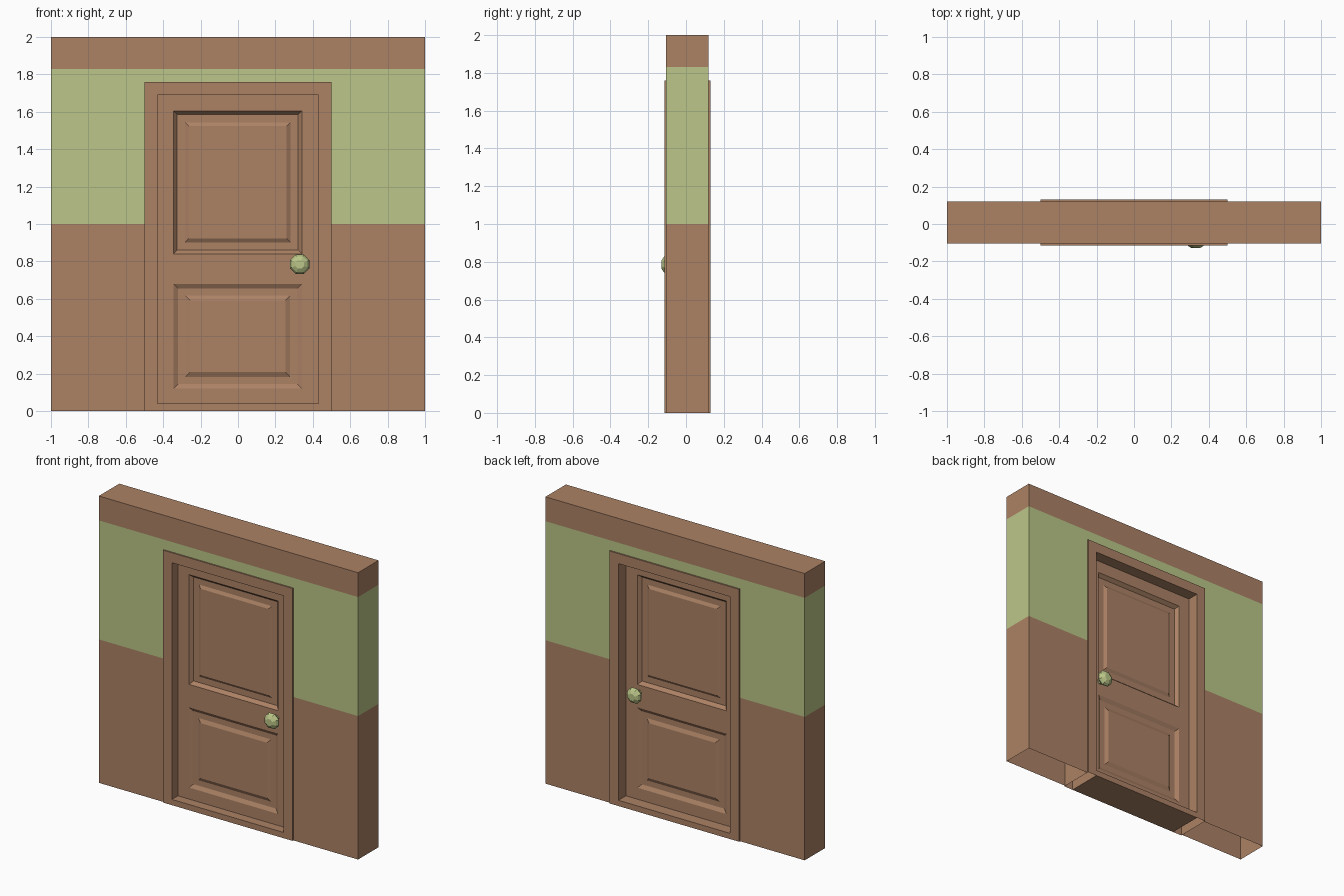
import bpy, bmesh, math
from mathutils import Matrix, Vector

if "Cube" in bpy.data.objects:
    bpy.data.objects.remove(bpy.data.objects["Cube"])


def material(name, rgb):
    m = bpy.data.materials.new(name)
    m.diffuse_color = (*rgb, 1)
    m.use_nodes = True
    m.node_tree.nodes["Principled BSDF"].inputs["Base Color"].default_value = m.diffuse_color
    return m


BROWN = material("brown wood", (0.413, 0.223, 0.130))
GREEN = material("pale green", (0.497, 0.565, 0.246))


def finish(bm, name, mats, mirror_y=False):
    me = bpy.data.meshes.new(name)
    bm.to_mesh(me)
    bm.free()
    for m in mats:
        me.materials.append(m)
    ob = bpy.data.objects.new(name, me)
    bpy.context.collection.objects.link(ob)
    if mirror_y:
        mod = ob.modifiers.new("both sides", 'MIRROR')
        mod.use_axis = (False, True, False)
        mod.use_mirror_merge = False
    return ob


def drop_bottom(bm):
    low = [f for f in bm.faces if all(abs(v.co.z) < 1e-4 for v in f.verts)]
    bmesh.ops.delete(bm, geom=low, context='FACES_ONLY')


def box(name, x0, x1, y0, y1, z0, z1, open_bottom=False):
    bm = bmesh.new()
    bmesh.ops.create_cube(bm, size=1)
    for v in bm.verts:
        v.co = ((x0 + x1) / 2 + v.co.x * (x1 - x0),
                (y0 + y1) / 2 + v.co.y * (y1 - y0),
                (z0 + z1) / 2 + v.co.z * (z1 - z0))
    if open_bottom:
        drop_bottom(bm)
    return finish(bm, name, [BROWN])


# Wall: arch-shaped outline around the doorway, hollow underneath
WALL_F, WALL_B = -0.105, 0.12
outline = [(-1, 0), (-0.5, 0), (-0.5, 1.76), (0.5, 1.76), (0.5, 0), (1, 0), (1, 2), (-1, 2)]
bm = bmesh.new()
face = bm.faces.new([bm.verts.new((x, WALL_F, z)) for x, z in outline])
ext = bmesh.ops.extrude_face_region(bm, geom=[face], use_keep_orig=True)
moved = [g for g in ext["geom"] if isinstance(g, bmesh.types.BMVert)]
bmesh.ops.translate(bm, verts=moved, vec=(0, WALL_B - WALL_F, 0))
bmesh.ops.recalc_face_normals(bm, faces=bm.faces[:])
drop_bottom(bm)
# cut the colour bands; the middle one is green
for z in (1.0, 1.76, 1.83):
    bmesh.ops.bisect_plane(bm, geom=bm.verts[:] + bm.edges[:] + bm.faces[:],
                           plane_co=(0, 0, z), plane_no=(0, 0, 1))
for f in bm.faces:
    f.material_index = 1 if 1.0 < f.calc_center_median().z < 1.83 else 0
finish(bm, "wall", [BROWN, GREEN])

# Door frame: jambs, header and sill
FR_F, FR_B = -0.114, 0.13
box("left_jamb", -0.5, -0.43, FR_F, FR_B, 0, 1.76, True)
box("right_jamb", 0.43, 0.5, FR_F, FR_B, 0, 1.76, True)
box("frame_header", -0.43, 0.43, FR_F, FR_B, 1.69, 1.76)
box("door_sill", -0.43, 0.43, FR_F, FR_B, 0, 0.04)

# Door leaf: front skin with two raised panels, mirrored to the back
DOOR_Y = -0.048
xs = [-0.43, -0.345, 0.342, 0.43]
zs = [0.04, 0.12, 0.68, 0.84, 1.605, 1.69]
bm = bmesh.new()
grid = [[bm.verts.new((x, DOOR_Y, z)) for x in xs] for z in zs]
cells = {}
for j in range(len(zs) - 1):
    for i in range(len(xs) - 1):
        cells[i, j] = bm.faces.new((grid[j][i], grid[j][i + 1],
                                    grid[j + 1][i + 1], grid[j + 1][i]))
bm.normal_update()
lower = [(0.025, -0.015), (0.038, 0), (0.025, 0.012)]
upper = [(0.02, -0.024), (0.042, 0), (0.02, 0.012)]
for key, steps in (((1, 1), lower), ((1, 3), upper)):
    for thick, depth in steps:
        bmesh.ops.inset_individual(bm, faces=[cells[key]], thickness=thick,
                                   depth=depth, use_even_offset=True)
finish(bm, "door_leaf", [BROWN], mirror_y=True)

# Knobs: eight-sided turned profile (radius, distance from door centre)
profile = [(0.022, 0.045), (0.022, 0.068), (0.045, 0.08), (0.057, 0.098),
           (0.046, 0.116), (0.025, 0.129), (0, 0.129)]
bm = bmesh.new()
vs = [bm.verts.new((r, -d, 0)) for r, d in profile]
es = [bm.edges.new(p) for p in zip(vs, vs[1:])]
bmesh.ops.rotate(bm, verts=vs, cent=(0, 0, 0), matrix=Matrix.Rotation(math.pi / 8, 3, 'Y'))
bmesh.ops.spin(bm, geom=vs + es, cent=(0, 0, 0), axis=(0, 1, 0),
               angle=2 * math.pi, steps=8)
bmesh.ops.remove_doubles(bm, verts=bm.verts[:], dist=1e-4)
bmesh.ops.recalc_face_normals(bm, faces=bm.faces[:])
bmesh.ops.translate(bm, verts=bm.verts[:], vec=Vector((0.33, 0, 0.785)))
finish(bm, "door_knobs", [GREEN], mirror_y=True)
